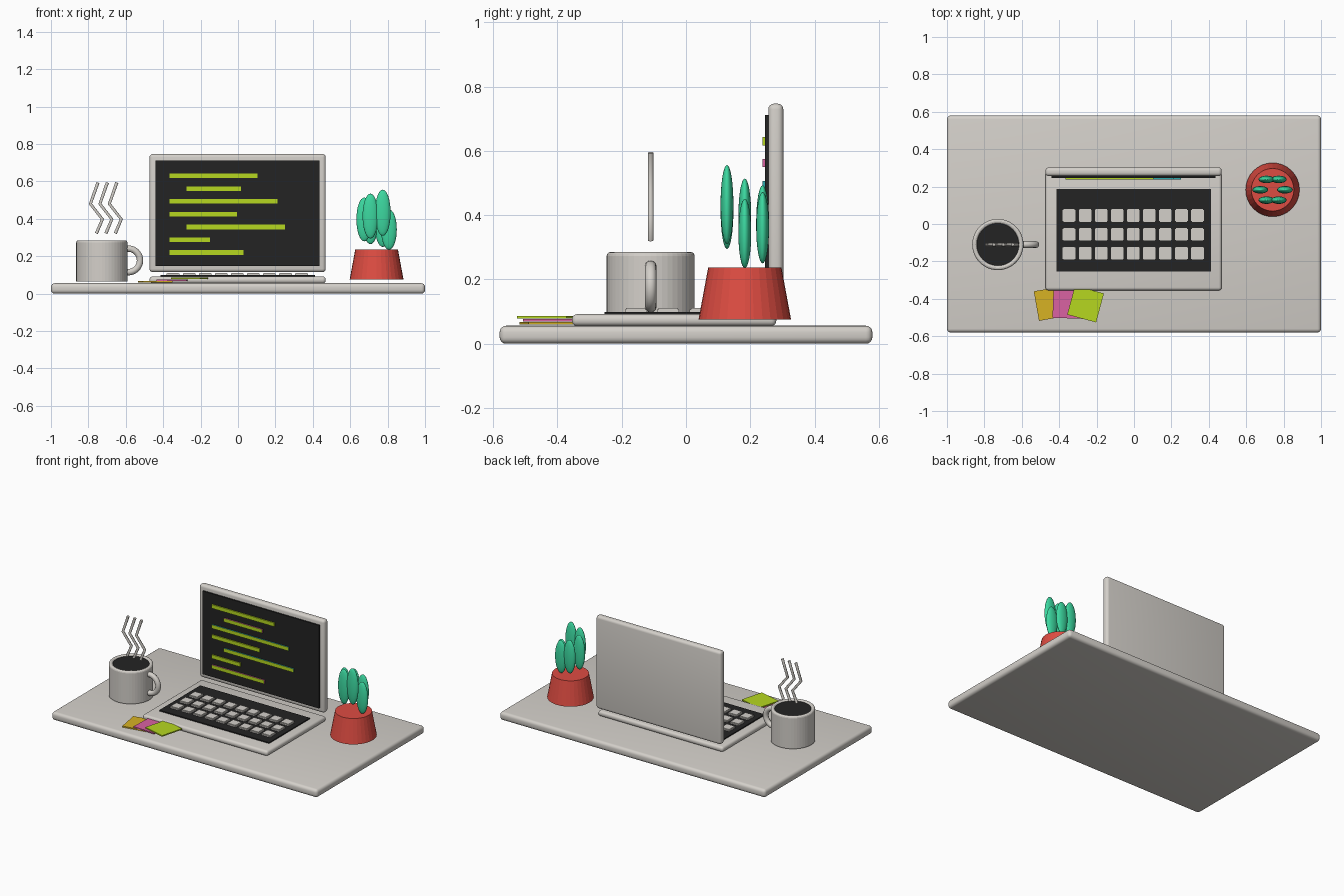
import bpy, bmesh, math
from mathutils import Matrix, Vector

if "Cube" in bpy.data.objects:
    bpy.data.objects.remove(bpy.data.objects["Cube"])


def material(name, r, g, b):
    m = bpy.data.materials.new(name)
    lin = [((c / 255 + 0.055) / 1.055) ** 2.4 for c in (r, g, b)]
    m.diffuse_color = (*lin, 1)
    m.use_nodes = True
    m.node_tree.nodes["Principled BSDF"].inputs["Base Color"].default_value = m.diffuse_color
    return m


GREY = material("warm_grey", 212, 208, 202)
BLACK = material("near_black", 35, 35, 35)
LIME = material("lime", 182, 215, 32)
PINK = material("pink", 218, 98, 162)
TEAL = material("teal", 45, 170, 175)
MUSTARD = material("mustard", 215, 178, 36)
RED = material("terracotta_red", 222, 76, 66)
GREEN = material("plant_green", 60, 216, 160)


def finish(name, bm, *mats, smooth=None):
    bmesh.ops.recalc_face_normals(bm, faces=bm.faces)
    me = bpy.data.meshes.new(name)
    bm.to_mesh(me)
    bm.free()
    for m in mats:
        me.materials.append(m)
    ob = bpy.data.objects.new(name, me)
    bpy.context.collection.objects.link(ob)
    if smooth:
        bpy.ops.object.select_all(action='DESELECT')
        ob.select_set(True)
        bpy.context.view_layer.objects.active = ob
        bpy.ops.object.shade_smooth_by_angle(angle=math.radians(smooth))
    return ob


def add_box(bm, x, y, z, turn=0):
    """Box from (min, max) pairs, optionally turned about its vertical axis."""
    centre = Vector([(a + b) / 2 for a, b in (x, y, z)])
    size = [b - a for a, b in (x, y, z)]
    bmesh.ops.create_cube(bm, size=1, matrix=Matrix.Translation(centre)
                          @ Matrix.Rotation(math.radians(turn), 4, 'Z')
                          @ Matrix.Diagonal((*size, 1)))


def box(name, mat, x, y, z, bevel=0.0, turn=0, segments=4):
    bm = bmesh.new()
    add_box(bm, x, y, z, turn)
    if bevel:
        bmesh.ops.bevel(bm, geom=bm.edges[:], offset=bevel, segments=segments,
                        profile=0.5, affect='EDGES')
    return finish(name, bm, mat, smooth=40 if bevel else None)


def lathe(name, mat, x, y, profile, sides, smooth=None):
    """Spin (radius, height) points about a vertical axis at x, y."""
    bm = bmesh.new()
    verts = [bm.verts.new((x + r, y, z)) for r, z in profile]
    edges = [bm.edges.new(p) for p in zip(verts, verts[1:])]
    bmesh.ops.spin(bm, geom=verts + edges, cent=(x, y, 0), axis=(0, 0, 1),
                   angle=math.tau, steps=sides)
    bmesh.ops.remove_doubles(bm, verts=bm.verts[:], dist=1e-4)
    return finish(name, bm, mat, smooth=smooth)


def tube(name, mat, points, radius):
    cu = bpy.data.curves.new(name, 'CURVE')
    cu.dimensions = '3D'
    cu.bevel_depth = radius
    cu.bevel_resolution = 3
    cu.use_fill_caps = True
    sp = cu.splines.new('POLY')
    sp.points.add(len(points) - 1)
    for p, co in zip(sp.points, points):
        p.co = (*co, 1)
    cu.materials.append(mat)
    ob = bpy.data.objects.new(name, cu)
    bpy.context.collection.objects.link(ob)
    return ob


# Desk and laptop shells
box("desk_top", GREY, (-1, 1), (-0.58, 0.58), (0, 0.056), 0.02)
box("laptop_base", GREY, (-0.473, 0.469), (-0.355, 0.281), (0.055, 0.092), 0.016)
box("laptop_lid", GREY, (-0.473, 0.469), (0.256, 0.303), (0.115, 0.747), 0.018)
box("screen", BLACK, (-0.44, 0.436), (0.246, 0.258), (0.147, 0.712))
box("keyboard_panel", BLACK, (-0.415, 0.411), (-0.253, 0.187), (0.088, 0.099))

# Keys in three rows of nine
bm = bmesh.new()
for row in range(3):
    for col in range(9):
        cx, cy = -0.347 + 0.0858 * col, -0.156 + 0.1005 * row
        add_box(bm, (cx - 0.034, cx + 0.034), (cy - 0.034, cy + 0.034), (0.095, 0.111))
bmesh.ops.bevel(bm, geom=bm.edges[:], offset=0.004, segments=2, affect='EDGES')
finish("keys", bm, GREY)

# Code lines: lime fronts with coloured edges
LINES = [(-0.365, 0.105, LIME), (-0.275, 0.015, PINK), (-0.365, 0.212, TEAL),
         (-0.365, -0.005, LIME), (-0.275, 0.25, TEAL), (-0.365, -0.15, LIME),
         (-0.365, 0.03, PINK)]
for i, (x0, x1, edge) in enumerate(LINES):
    z = 0.63 - 0.0683 * i
    ob = box(f"code_line_{i + 1}", LIME, (x0, x1), (0.238, 0.2475), (z - 0.0125, z + 0.0125))
    ob.data.materials.append(edge)
    for p in ob.data.polygons:
        p.material_index = 0 if p.normal.y < -0.5 else 1

# Sticky notes
for name, mat, x, y, z, turn in [("mustard_note", MUSTARD, -0.443, -0.425, 0.059, 10),
                                 ("pink_note", PINK, -0.353, -0.424, 0.069, -2),
                                 ("lime_note", LIME, -0.259, -0.428, 0.079, -15)]:
    box(name, mat, (x - 0.08, x + 0.08), (y - 0.08, y + 0.08), (z, z + 0.008), turn=turn)

# Mug with rounded rim, coffee and handle
MX, MY = -0.728, -0.11
rim = [(0.1245 + 0.0125 * math.cos(a), 0.273 + 0.0125 * math.sin(a))
       for a in [math.pi * k / 6 for k in range(7)]]
lathe("mug", GREY, MX, MY, [(0, 0.066), (0.137, 0.066)] + rim
      + [(0.112, 0.1), (0, 0.1)], 48)
lathe("coffee", BLACK, MX, MY, [(0, 0.25), (0.113, 0.25), (0.113, 0.276), (0, 0.276)], 48)
tube("mug_handle", GREY,
     [(-0.587 + 0.063 * math.cos(a), MY, 0.178 + 0.063 * math.sin(a))
      for a in [math.radians(-110 + 220 * k / 24) for k in range(25)]], 0.018)

# Steam zigzags
for i in range(3):
    s = 0.0505 * i
    tube(f"steam_{i + 1}", GREY,
         [(x + s, MY, z) for x, z in [(-0.757, 0.322), (-0.725, 0.398),
                                      (-0.789, 0.48), (-0.749, 0.594)]], 0.009)

# Tapered plant pot
PX, PY = 0.741, 0.183
lathe("plant_pot", RED, PX, PY,
      [(0, 0.075), (0.144, 0.075), (0.114, 0.237), (0, 0.237)], 32)

# Six flattened leaves in a ring, rising round the circle
for i in range(6):
    a = math.tau * i / 6
    bm = bmesh.new()
    bmesh.ops.create_uvsphere(bm, u_segments=24, v_segments=16, radius=1,
                              matrix=Matrix.Translation((PX + 0.066 * math.cos(a),
                                                         PY + 0.064 * math.sin(a),
                                                         0.343 + 0.018 * i))
                              @ Matrix.Diagonal((0.042, 0.02, 0.108 + 0.003 * i, 1)))
    finish(f"leaf_{i + 1}", bm, GREEN, smooth=60)
